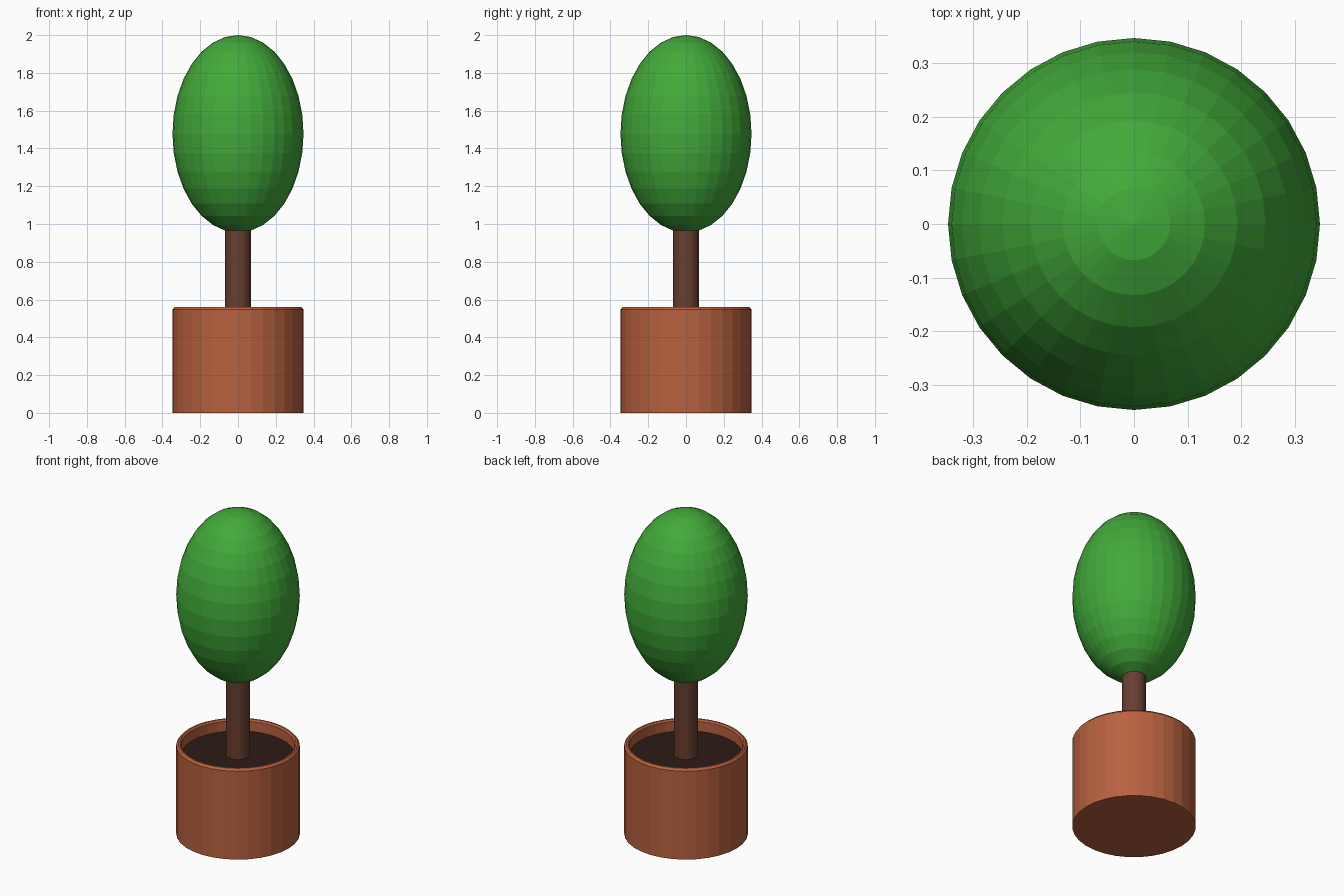
import bpy, bmesh, math

if "Cube" in bpy.data.objects:
    bpy.data.objects.remove(bpy.data.objects["Cube"])

SIDES = 32


def material(name, rgb):
    m = bpy.data.materials.new(name)
    m.diffuse_color = (*rgb, 1)
    m.use_nodes = True
    m.node_tree.nodes["Principled BSDF"].inputs["Base Color"].default_value = m.diffuse_color
    return m


def lathe(name, profile, mat):
    """Spin a (radius, z) profile around z; radius 0 becomes a single pole."""
    bm = bmesh.new()
    rings = []
    for r, z in profile:
        n = SIDES if r > 0 else 1
        rings.append([bm.verts.new((r * math.cos(math.tau * i / SIDES),
                                    r * math.sin(math.tau * i / SIDES), z))
                      for i in range(n)])
    for a, b in zip(rings, rings[1:]):
        for i in range(SIDES):
            j = (i + 1) % SIDES
            quad = [a[i % len(a)], a[j % len(a)], b[j % len(b)], b[i % len(b)]]
            bm.faces.new(list(dict.fromkeys(quad)))
    bmesh.ops.recalc_face_normals(bm, faces=bm.faces)
    mesh = bpy.data.meshes.new(name)
    bm.to_mesh(mesh)
    bm.free()
    mesh.materials.append(mat)
    obj = bpy.data.objects.new(name, mesh)
    bpy.context.collection.objects.link(obj)
    return obj


R = 0.347            # shared radius of pot and crown
SOIL_Z = 0.488
HALF, MID = 0.5225, 1.4775   # crown half height and centre

# Pot with chamfered rim and inner wall down to the soil
pot = lathe("pot", [(0, 0), (R, 0), (R, 0.547), (0.336, 0.56),
                    (0.326, 0.56), (0.318, 0.55), (0.318, SOIL_Z)],
            material("terracotta", (0.48, 0.12, 0.05)))

# Soil disc: normals must face up
soil = lathe("soil", [(0.318, SOIL_Z), (0, SOIL_Z)],
             material("earth", (0.026, 0.011, 0.008)))
if soil.data.polygons[0].normal.z < 0:
    soil.data.flip_normals()

# Crown: stretched 16-ring sphere, open at the bottom where the trunk joins
crown_profile = [(R * math.sin(math.pi * k / 16) if k else 0,
                  MID + HALF * math.cos(math.pi * k / 16)) for k in range(16)]
crown = lathe("foliage", crown_profile, material("leaves", (0.054, 0.40, 0.042)))

# Trunk tube from the crown's lowest ring into the soil
trunk_r, trunk_top = crown_profile[-1]
lathe("trunk", [(trunk_r, SOIL_Z), (trunk_r, trunk_top)],
      material("bark", (0.14, 0.048, 0.03)))
